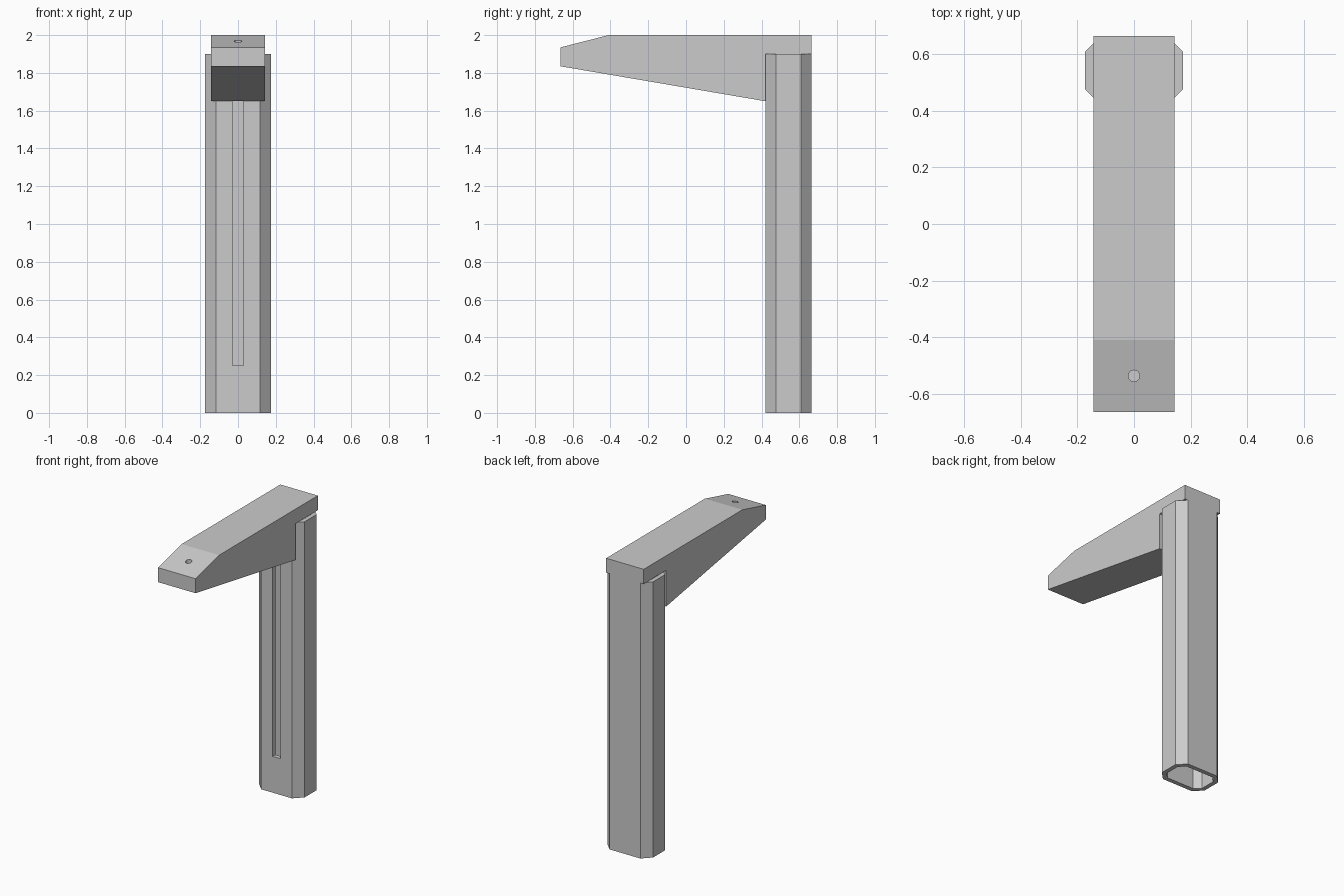
import bpy
import bmesh
from mathutils import Vector, Matrix

cube = bpy.data.objects.get("Cube")
if cube:
    bpy.data.objects.remove(cube, do_unlink=True)

grey = bpy.data.materials.new("light grey")
grey.use_nodes = True
COLOUR = (0.6, 0.6, 0.6, 1)
grey.diffuse_color = COLOUR
grey.node_tree.nodes["Principled BSDF"].inputs["Base Color"].default_value = COLOUR


def add_object(name, bm):
    bmesh.ops.recalc_face_normals(bm, faces=bm.faces)
    mesh = bpy.data.meshes.new(name)
    bm.to_mesh(mesh)
    bm.free()
    mesh.materials.append(grey)
    obj = bpy.data.objects.new(name, mesh)
    bpy.context.collection.objects.link(obj)
    return obj


def extrude_profile(name, points, offset):
    bm = bmesh.new()
    face = bm.faces.new([bm.verts.new(p) for p in points])
    result = bmesh.ops.extrude_face_region(bm, geom=[face], use_keep_orig=True)
    moved = [g for g in result["geom"] if isinstance(g, bmesh.types.BMVert)]
    bmesh.ops.translate(bm, verts=moved, vec=Vector(offset))
    return add_object(name, bm)


def cut(target, cutter):
    cutter.hide_render = True
    cutter.hide_viewport = True
    cutter.display_type = "WIRE"
    mod = target.modifiers.new(cutter.name, "BOOLEAN")
    mod.operation = "DIFFERENCE"
    mod.solver = "EXACT"
    mod.object = cutter


POST_Y, POST_TOP, WALL = 0.5425, 1.9, 0.03


def octagon(hx, hy, c):
    # Chamfered rectangle around the post axis
    quarter = [(hx, hy - c), (hx - c, hy)]
    pts = quarter + [(-x, y) for x, y in reversed(quarter)]
    pts += [(-x, -y) for x, y in pts]
    return [(x, POST_Y + y) for x, y in pts]


# Hollow post with chamfered corners
outer = octagon(0.174, 0.1225, 0.057)
inner = octagon(0.174 - WALL, 0.1225 - WALL, 0.057 - WALL * 0.586)
bm = bmesh.new()
rings = [[bm.verts.new((x, y, z)) for x, y in ring]
         for ring, z in ((outer, 0), (outer, POST_TOP), (inner, POST_TOP), (inner, 0))]
for k, ring in enumerate(rings):
    after = rings[(k + 1) % 4]
    for i in range(8):
        j = (i + 1) % 8
        bm.faces.new((ring[i], ring[j], after[j], after[i]))
post = add_object("post", bm)

# Long slot through the front wall
bm = bmesh.new()
bmesh.ops.create_cube(bm, size=1, matrix=Matrix.Translation((0, 0.42, 0.95))
                      @ Matrix.Diagonal((0.06, 0.1, 1.4, 1)))
cut(post, add_object("slot_cutter", bm))

# Tapered arm capping the post
side = [(0.665, 2), (0.665, POST_TOP), (0.42, POST_TOP), (0.42, 1.65),
        (-0.665, 1.835), (-0.665, 1.935), (-0.41, 2)]
arm = extrude_profile("arm", [(-0.143, y, z) for y, z in side], (0.286, 0, 0))

# Blind round hole in the sloping tip
bm = bmesh.new()
bmesh.ops.create_cone(bm, cap_ends=True, segments=32, radius1=0.02, radius2=0.02,
                      depth=0.2, matrix=Matrix.Translation((0, -0.537, 2.0)))
cut(arm, add_object("hole_cutter", bm))
